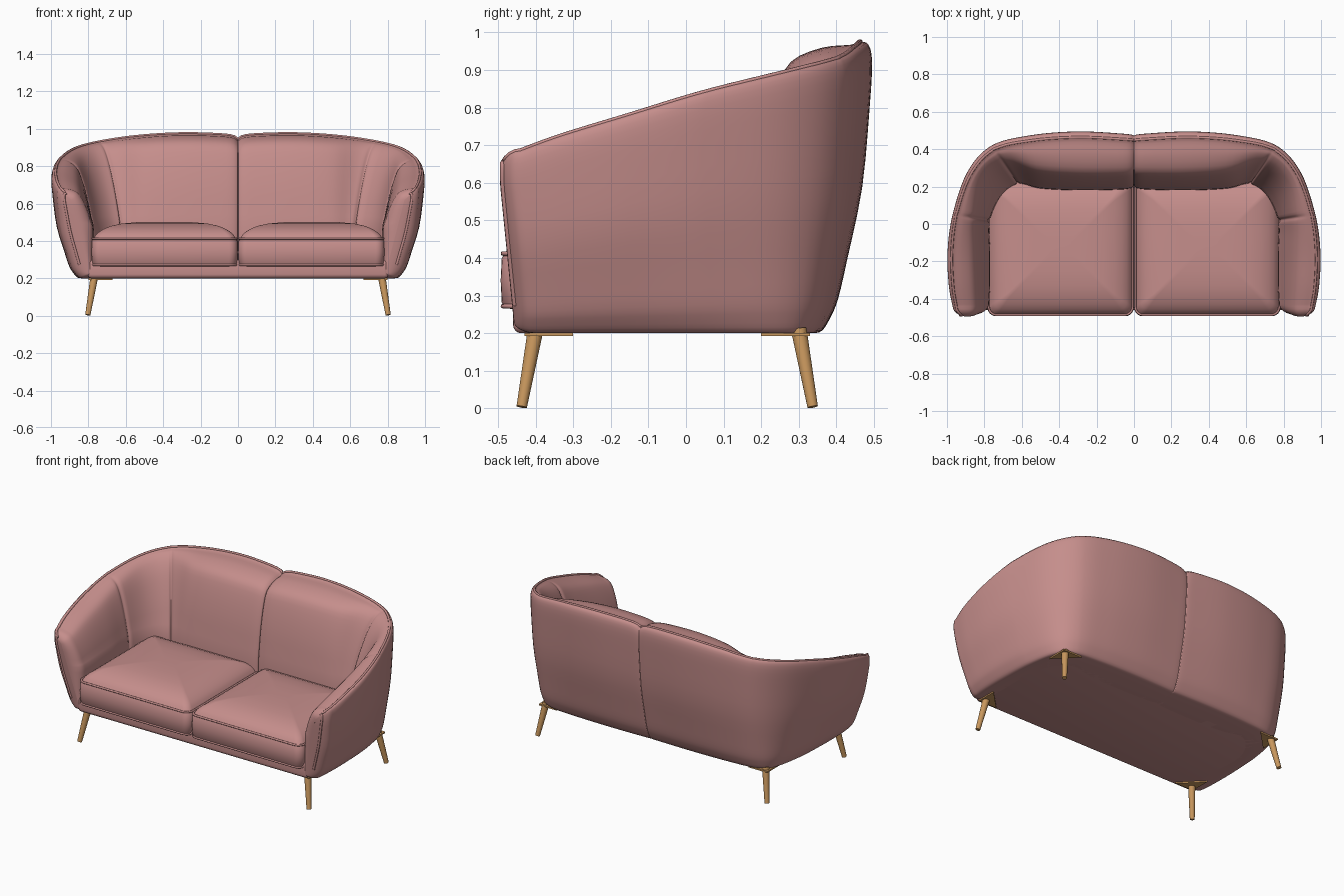
import bpy, bmesh, math
from mathutils import Vector, Matrix

cube = bpy.data.objects.get("Cube")
if cube:
    bpy.data.objects.remove(cube)


def material(name, rgb):
    m = bpy.data.materials.new(name)
    m.use_nodes = True
    m.diffuse_color = (*rgb, 1)
    m.node_tree.nodes["Principled BSDF"].inputs["Base Color"].default_value = (*rgb, 1)
    return m


PINK = material("dusty pink fabric", (0.56, 0.27, 0.26))
WOOD = material("light oak", (0.58, 0.31, 0.11))


def finish(bm, name, mat, angle=50):
    bmesh.ops.recalc_face_normals(bm, faces=bm.faces)
    me = bpy.data.meshes.new(name)
    bm.to_mesh(me)
    bm.free()
    me.materials.append(mat)
    me.shade_smooth()
    me.set_sharp_from_angle(angle=math.radians(angle))
    ob = bpy.data.objects.new(name, me)
    bpy.context.collection.objects.link(ob)
    return ob


def piping(name, points, radius, closed=False):
    cu = bpy.data.curves.new(name, "CURVE")
    cu.dimensions = "3D"
    cu.bevel_depth = radius
    cu.bevel_resolution = 2
    sp = cu.splines.new("POLY")
    sp.points.add(len(points) - 1)
    for p, co in zip(sp.points, points):
        p.co = (*co, 1)
    sp.use_cyclic_u = closed
    sp.use_smooth = True
    cu.materials.append(PINK)
    ob = bpy.data.objects.new(name, cu)
    bpy.context.collection.objects.link(ob)


def spline(rows, s):
    """Catmull-Rom value of a list of vectors at s."""
    i = min(int(s), len(rows) - 2)
    t = s - i
    a, b, c, d = (rows[max(0, min(len(rows) - 1, i + k))] for k in (-1, 0, 1, 2))
    return [0.5 * (2 * q + (r - p) * t + (2 * p - 5 * q + 4 * r - u) * t ** 2
                   + (3 * q - p - 3 * r + u) * t ** 3) for p, q, r, u in zip(a, b, c, d)]


def bridge(bm, rings):
    for r0, r1 in zip(rings, rings[1:]):
        for j in range(len(r0)):
            k = (j + 1) % len(r0)
            bm.faces.new((r0[j], r0[k], r1[k], r1[j]))


# Stations from back centre to arm front:
# rim x, y, z, bottom x, y, inner foot x, y, pad fullness
STATIONS = [
    (0, .475, .945, 0, .335, 0, .2, 1),
    (.06, .483, .967, .06, .338, .06, .185, 1),
    (.3, .495, .975, .3, .34, .3, .18, 1),
    (.55, .475, .96, .55, .335, .5, .19, .8),
    (.76, .42, .93, .71, .32, .62, .215, .1),
    (.89, .28, .895, .79, .26, .71, .15, 0),
    (.97, .05, .84, .825, .08, .77, .02, .5),
    (.997, -.15, .78, .835, -.15, .77, -.15, .6),
    (.99, -.33, .725, .835, -.33, .77, -.33, .6),
    (.97, -.44, .685, .83, -.44, .775, -.44, .6),
]
# Outer wall: blend from bottom to rim, height share
OUTER = [(0, 0), (.15, .01), (.3, .06), (.42, .12), (.57, .25), (.83, .5), (.96, .78), (1, .93)]
# Inner pad: blend for flat pad, blend for full pad, height share
INNER = [(.03, .03, .985), (.1, .1, 1), (.17, .18, .985), (.24, .42, .97), (.38, .68, .9),
         (.55, .8, .75), (.74, .9, .5), (.89, .96, .25), (1, 1, 0)]
SEAMS = (0, 4, 6)
BOTTOM, FOOT, FINE = .2, .45, 3
RIM = (len(OUTER) + 1) * FINE


def section(s):
    x, y, z, bx, by, ix, iy, full = spline(STATIONS, s)
    dent = max((.06 if c == 0 else .05) * math.exp(-((s - c) / .06) ** 2) for c in SEAMS)
    groove = .03 * math.exp(-(s / .06) ** 2)
    pts = []
    for f, h in OUTER:
        f -= groove
        pts.append((bx + (x - bx) * f, by + (y - by) * f, BOTTOM + (z - BOTTOM) * h))
    for flat, puffy, h in INNER:
        g = flat + (puffy - flat) * full
        g -= dent * min(1, g * 2)
        pts.append((x + (ix - x) * g, y + (iy - y) * g, FOOT + (z - FOOT) * h))
    pts.append((ix, iy, BOTTOM))
    fine = [spline(pts, i / FINE) for i in range((len(pts) - 1) * FINE + 1)]
    return [Vector(p) for p in fine]


def lean(p):
    """The arm fronts slope back toward the floor."""
    w = max(0, min(1, (-p.y - .2) / .24))
    return Vector((p.x, p.y + max(0, .6 - p.z) * .1 * w, p.z))


# Wrapped back and arms, one half swept and mirrored
steps = {round(i / 6, 3) for i in range(55)}
for c in SEAMS:
    steps |= {round(c + d, 3) for d in (-.1, -.06, -.03, .03, .06, .1) if c + d > 0}
sections = [section(s) for s in sorted(steps)]
end = sections[-1]
for deg in (15, 30, 45, 60, 70, 80, 90):
    k, fwd = math.cos(math.radians(deg)), .055 * math.sin(math.radians(deg))
    ring = []
    for p in end:
        zq = max(.23, min(.62, p.z))
        q = Vector((.79 + .1 * (zq - .23) / .39, p.y, zq))
        ring.append(q + (p - q) * k - Vector((0, fwd, 0)))
    sections.append(ring)
sections = [[lean(p) for p in ring] for ring in sections]

bm = bmesh.new()
bridge(bm, [[bm.verts.new(p) for p in ring] for ring in sections])
body = finish(bm, "back_and_arms", PINK, 70)
mirror = body.modifiers.new("mirror", "MIRROR")
mirror.use_clip = True

# Piping along the rim and down the arm fronts
front = sections[-4]
trim = [ring[RIM] for ring in sections[:-3]] + [front[j] for j in range(RIM - 1, 3 * FINE, -1)]
for side, sx in (("left", 1), ("right", -1)):
    piping(side + "_rim_piping", [(sx * p.x, p.y, p.z) for p in trim], .007)

# Base frame under the seats
bm = bmesh.new()
bmesh.ops.create_cube(bm, size=1)
bmesh.ops.scale(bm, vec=(1.61, .71, .1), verts=bm.verts)
bmesh.ops.translate(bm, vec=(0, -.105, .25), verts=bm.verts)
bmesh.ops.bevel(bm, geom=bm.edges[:], offset=.022, segments=4, profile=.5, affect="EDGES")
finish(bm, "base_frame", PINK)


def rounded_rect(cx, cy, hx, hy, r, z, n=6):
    pts = []
    for q, (sx, sy) in enumerate(((1, 1), (-1, 1), (-1, -1), (1, -1))):
        for i in range(n + 1):
            a = math.pi / 2 * (q + i / n)
            pts.append((cx + sx * (hx - r) + r * math.cos(a),
                        cy + sy * (hy - r) + r * math.sin(a), z))
    return pts


# Seat cushions: inset, height for each ring
CUSHION = [(.04, .262), (.01, .267), (0, .28), (-.003, .34), (0, .4), (.008, .412), (.018, .43),
           (.035, .447), (.06, .463), (.1, .48), (.16, .493), (.24, .5), (.33, .502)]
for side, sx in (("left", 1), ("right", -1)):
    def outline(inset, z):
        return rounded_rect(sx * .392, -.125, .388 - inset, .365 - inset,
                            max(.012, .045 - inset * .3), z)
    bm = bmesh.new()
    rings = [[bm.verts.new(p) for p in outline(*level)] for level in CUSHION]
    bridge(bm, rings)
    bm.faces.new(rings[0])
    bm.faces.new(rings[-1])
    finish(bm, side + "_seat_cushion", PINK, 60)
    for name, z in (("upper", .412), ("lower", .272)):
        piping(f"{side}_{name}_cushion_piping", outline(.003, z), .006, True)

# Splayed tapered legs with corner mounting plates
for fb, top_y, foot_y, inward in (("front", -.4, -.437, 1), ("back", .3, .337, -1)):
    for side, sx in (("left", 1), ("right", -1)):
        top, foot = Vector((sx * .768, top_y, .21)), Vector((sx * .803, foot_y, .004))
        axis = top - foot
        place = Matrix.Translation((top + foot) / 2) @ axis.to_track_quat("Z", "Y").to_matrix().to_4x4()
        bm = bmesh.new()
        bmesh.ops.create_cone(bm, cap_ends=True, segments=20, radius1=.014, radius2=.021,
                              depth=axis.length, matrix=place)
        finish(bm, f"{fb}_{side}_leg", WOOD)
        bm = bmesh.new()
        tri = [(.8, top_y - inward * .03), (.67, top_y - inward * .03), (.8, top_y + inward * .1)]
        face = bm.faces.new([bm.verts.new((sx * x, y, .192)) for x, y in tri])
        up = bmesh.ops.extrude_face_region(bm, geom=[face])["geom"]
        bmesh.ops.translate(bm, vec=(0, 0, .009),
                            verts=[v for v in up if isinstance(v, bmesh.types.BMVert)])
        finish(bm, f"{fb}_{side}_leg_plate", WOOD, 30)
